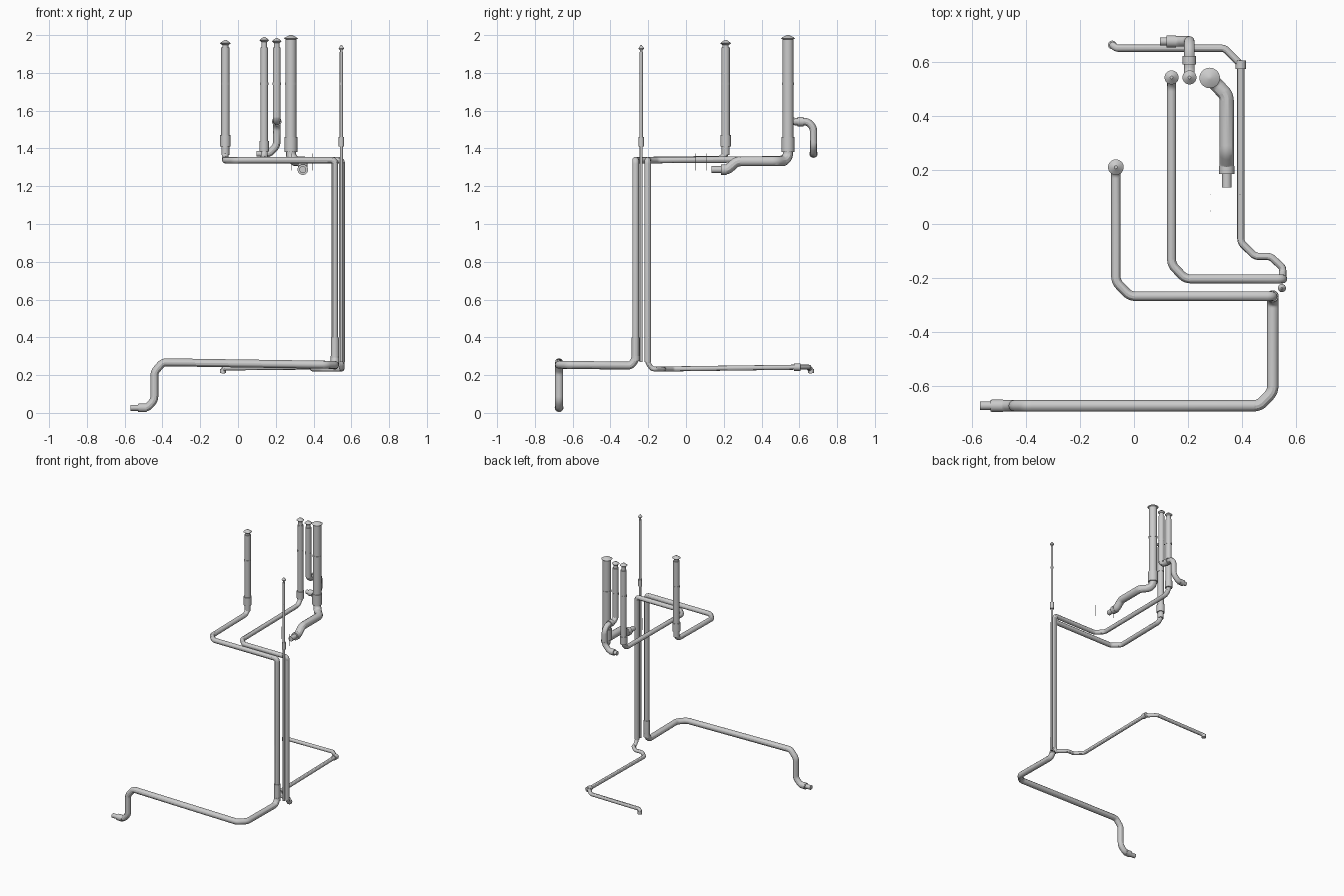
import bpy
from mathutils import Vector


def finish(ob, name):
    ob.name = name
    bpy.ops.object.select_all(action='DESELECT')
    ob.select_set(True)
    bpy.context.view_layer.objects.active = ob


def rounded(pts, bend, steps=5):
    """Round every inner corner of a path."""
    p = [Vector(q) for q in pts]
    out = [p[0]]
    for a, b, c in zip(p, p[1:], p[2:]):
        d = min(bend, (a - b).length * 0.45, (c - b).length * 0.45)
        s, e = b + (a - b).normalized() * d, b + (c - b).normalized() * d
        for i in range(steps + 1):
            t = i / steps
            out.append(s * (1 - t) ** 2 + b * 2 * t * (1 - t) + e * t * t)
    return out + [p[-1]]


def pipe(name, pts, r, bend=0.02):
    cu = bpy.data.curves.new(name, 'CURVE')
    cu.dimensions = '3D'
    cu.bevel_depth = r
    cu.bevel_resolution = 4
    cu.use_fill_caps = True
    path = rounded(pts, bend)
    sp = cu.splines.new('POLY')
    sp.points.add(len(path) - 1)
    for q, v in zip(sp.points, path):
        q.co = (*v, 1)
    ob = bpy.data.objects.new(name, cu)
    bpy.context.collection.objects.link(ob)
    finish(ob, name)
    bpy.ops.object.convert(target='MESH')
    bpy.ops.object.shade_smooth_by_angle()


def rod(name, a, b, r, r2=None):
    """Straight cylinder or cone between two points."""
    a, b = Vector(a), Vector(b)
    d = b - a
    bpy.ops.mesh.primitive_cone_add(vertices=24, radius1=r, radius2=r if r2 is None else r2,
                                    depth=d.length, location=(a + b) / 2,
                                    rotation=d.to_track_quat('Z', 'Y').to_euler())
    finish(bpy.context.object, name)
    bpy.ops.object.shade_smooth_by_angle()


def chimney(name, x, y, z0, z1, r, top, cap_r, sleeve=None):
    """Jacketed stack with joint band, neck, rain cap and optional socket."""
    def at(z):
        return (x, y, z)
    rod(name + "_jacket", at(z0), at(z1), r)
    rod(name + "_joint_band", at(1.735), at(1.748), r * 1.06)
    rod(name + "_neck", at(z1), at(top - 0.015), r * 0.72)
    rod(name + "_cap_skirt", at(top - 0.026), at(top - 0.017), cap_r * 0.6, cap_r)
    rod(name + "_cap_cone", at(top - 0.017), at(top), cap_r, cap_r * 0.2)
    if sleeve:
        rod(name + "_socket", at(sleeve[0]), at(sleeve[1]), sleeve[2])


# Flue A: low front run, riser, upper run to the left stack
pipe("flue_a_lower", [(-0.53, -0.672, 0.027), (-0.48, -0.672, 0.027), (-0.443, -0.672, 0.068),
                      (-0.443, -0.672, 0.215), (-0.398, -0.672, 0.268), (0.463, -0.672, 0.255),
                      (0.513, -0.62, 0.254), (0.513, -0.292, 0.25), (0.513, -0.267, 0.285),
                      (0.513, -0.267, 0.4)], 0.021)
rod("flue_a_inlet", (-0.57, -0.672, 0.027), (-0.52, -0.672, 0.027), 0.016)
rod("flue_a_collar", (-0.527, -0.672, 0.027), (-0.485, -0.672, 0.027), 0.023)
rod("flue_a_elbow_collar", (0.513, -0.267, 0.275), (0.513, -0.267, 0.3), 0.022)
pipe("flue_a_upper", [(0.513, -0.267, 0.3), (0.513, -0.267, 1.338), (-0.015, -0.267, 1.338),
                      (-0.067, -0.213, 1.338), (-0.067, 0.185, 1.343), (-0.067, 0.21, 1.37),
                      (-0.067, 0.21, 1.43)], 0.0175)
rod("flue_a_base", (-0.067, 0.21, 1.365), (-0.067, 0.21, 1.42), 0.021)
chimney("stack_a", -0.067, 0.21, 1.44, 1.935, 0.022, 1.974, 0.029, (1.41, 1.47, 0.028))

# Flue B: low rear run, riser, upper run to the rear stack
pipe("flue_b_lower", [(-0.082, 0.665, 0.212), (-0.078, 0.66, 0.23), (-0.065, 0.65, 0.238),
                      (0.335, 0.65, 0.242), (0.395, 0.59, 0.242), (0.395, -0.068, 0.233),
                      (0.448, -0.12, 0.232), (0.505, -0.12, 0.231), (0.55, -0.162, 0.232),
                      (0.55, -0.18, 0.235), (0.55, -0.203, 0.265), (0.55, -0.203, 0.4)], 0.0135, 0.014)
rod("flue_b_inlet", (-0.08, 0.662, 0.21), (-0.08, 0.662, 0.232), 0.016)
rod("flue_b_collar", (0.395, 0.573, 0.242), (0.395, 0.605, 0.242), 0.019)
pipe("flue_b_upper", [(0.55, -0.203, 0.27), (0.55, -0.203, 1.338), (0.19, -0.203, 1.338),
                      (0.139, -0.15, 1.338), (0.139, 0.51, 1.343), (0.139, 0.542, 1.375),
                      (0.139, 0.542, 1.44)], 0.0165)
chimney("stack_b", 0.139, 0.542, 1.43, 1.935, 0.021, 1.99, 0.026, (1.385, 1.44, 0.025))

# Flue C: short stack with a rear offset
pipe("flue_c", [(0.205, 0.542, 1.62), (0.205, 0.542, 1.565), (0.205, 0.565, 1.542),
                (0.205, 0.645, 1.542), (0.205, 0.675, 1.51), (0.205, 0.675, 1.415),
                (0.165, 0.675, 1.372), (0.12, 0.675, 1.372)], 0.0195)
rod("flue_c_collar", (0.205, 0.59, 1.542), (0.205, 0.622, 1.542), 0.025)
rod("flue_c_end_collar", (0.12, 0.675, 1.372), (0.155, 0.675, 1.372), 0.022)
rod("flue_c_inlet", (0.097, 0.675, 1.372), (0.125, 0.675, 1.372), 0.015)
chimney("stack_c", 0.205, 0.542, 1.565, 1.935, 0.021, 1.985, 0.026)

# Flue D: thick stack with a forward offset
pipe("flue_d", [(0.28, 0.54, 1.45), (0.28, 0.54, 1.36), (0.3, 0.52, 1.332), (0.343, 0.475, 1.332),
                (0.343, 0.27, 1.332), (0.343, 0.22, 1.288), (0.343, 0.185, 1.288)], 0.027)
rod("flue_d_collar", (0.343, 0.185, 1.288), (0.343, 0.215, 1.288), 0.028)
rod("flue_d_inlet", (0.343, 0.135, 1.288), (0.343, 0.19, 1.288), 0.018)
chimney("stack_d", 0.28, 0.54, 1.45, 1.985, 0.029, 2.0, 0.038, (1.38, 1.46, 0.034))

# Vent E: slim stack beside the risers
rod("vent_e_riser", (0.547, -0.237, 0.27), (0.547, -0.237, 1.42), 0.008)
chimney("stack_e", 0.547, -0.237, 1.45, 1.91, 0.0085, 1.947, 0.015, (1.41, 1.46, 0.014))

# Four thin hanger rods
for x in (0.282, 0.392):
    for y in (0.048, 0.11):
        rod("hanger_rod", (x, y, 1.283), (x, y, 1.373), 0.0012)
